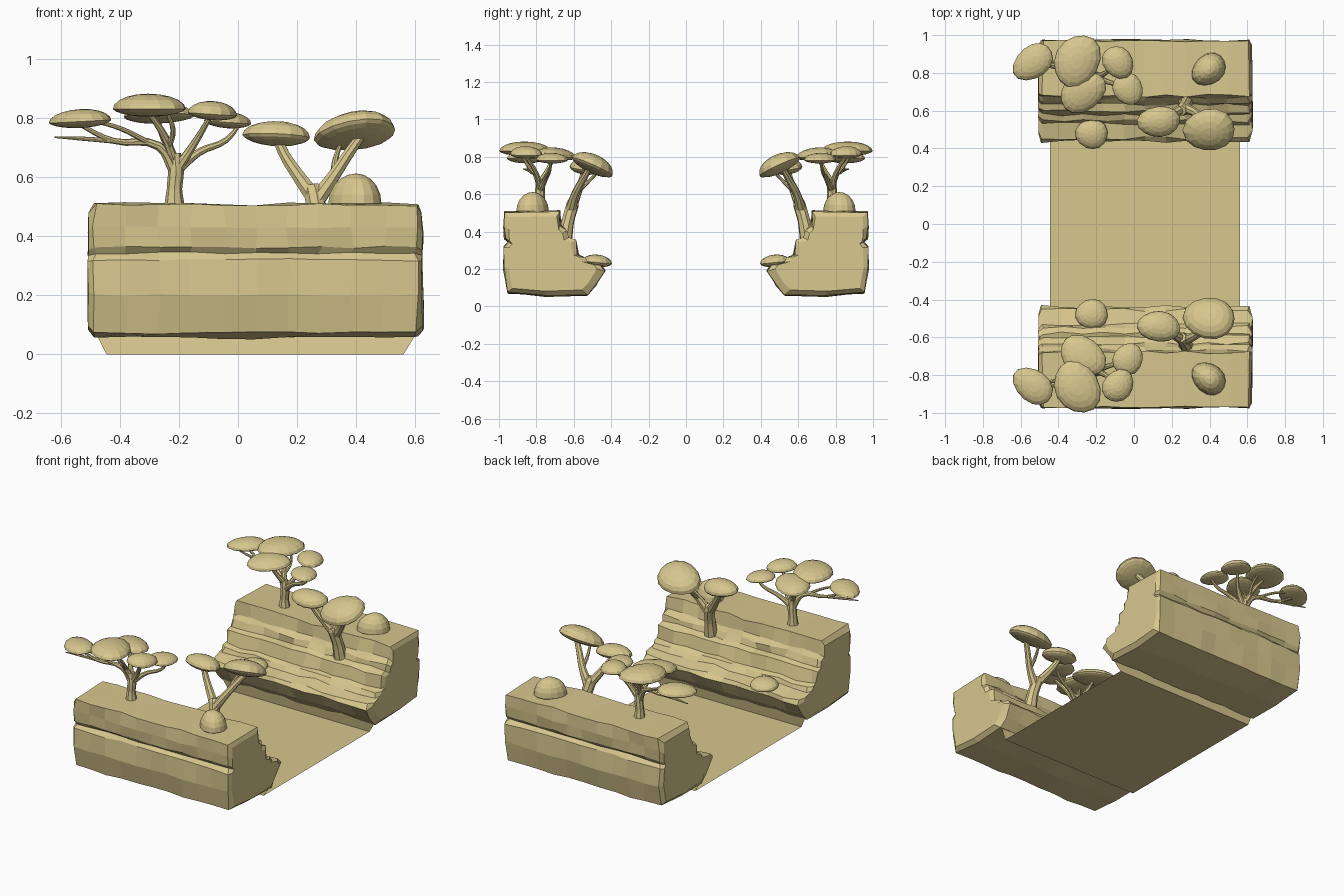
import bpy, bmesh, math, random
from mathutils import Vector, Matrix

if "Cube" in bpy.data.objects:
    bpy.data.objects.remove(bpy.data.objects["Cube"])

random.seed(4)
sand = bpy.data.materials.new("sandstone")
sand.diffuse_color = (0.68, 0.57, 0.27, 1)
sand.use_nodes = True
sand.node_tree.nodes["Principled BSDF"].inputs["Base Color"].default_value = sand.diffuse_color


def finish(obj, mirror=True):
    obj.data.materials.clear()
    obj.data.materials.append(sand)
    if mirror:  # every part repeats on the opposite bank
        m = obj.modifiers.new("opposite_bank", 'MIRROR')
        m.use_axis = (False, True, False)
        m.use_mirror_merge = False
    return obj


def add_mesh(name, bm, mirror=True):
    bmesh.ops.recalc_face_normals(bm, faces=bm.faces)
    me = bpy.data.meshes.new(name)
    bm.to_mesh(me)
    bm.free()
    obj = bpy.data.objects.new(name, me)
    bpy.context.collection.objects.link(obj)
    return finish(obj, mirror)


def jit(a):
    return random.uniform(-a, a)


# Valley floor with a skirt rising under each cliff
bm = bmesh.new()
rows = [(-0.525, 0.08, -0.485, 0.61), (-0.54, 0, -0.445, 0.56),
        (0.54, 0, -0.445, 0.56), (0.525, 0.08, -0.485, 0.61)]
pairs = [(bm.verts.new((a, y, z)), bm.verts.new((b, y, z))) for y, z, a, b in rows]
for (a, b), (c, d) in zip(pairs, pairs[1:]):
    bm.faces.new((a, b, d, c))
add_mesh("valley_floor", bm, False)

# Terraced cliff: (y, z) section lofted along x, rough stations and bulging ends
section = [(0.68, 0.508), (0.668, 0.43), (0.645, 0.405), (0.635, 0.365), (0.595, 0.35),
           (0.58, 0.275), (0.545, 0.262), (0.53, 0.235), (0.455, 0.215), (0.437, 0.19),
           (0.485, 0.11), (0.53, 0.062), (0.75, 0.055), (0.95, 0.072), (0.975, 0.2),
           (0.97, 0.32), (0.95, 0.342), (0.968, 0.362), (0.972, 0.43), (0.968, 0.506)]
centre = Vector((0.77, 0.28))
N = 11
bm = bmesh.new()
rings = []
for i in range(-1, N + 1):
    end = i in (-1, N)
    t = min(max(i, 0), N - 1) / (N - 1)
    ring = []
    for k, (y, z) in enumerate(section):
        x = -0.485 + t * 1.09
        p = Vector((y, z))
        if end:  # cap ring: shrunk and pushed outwards
            p = centre + (p - centre) * 0.88
            x += (-1 if i < 0 else 1) * (0.014 + abs(jit(0.012)))
        else:
            x += jit(0.008)
            a = 0.009 if k < 10 else 0.006
            p += Vector((jit(a), jit(a * 0.8)))
        ring.append(bm.verts.new((x, p.x, p.y)))
    rings.append(ring)
n = len(section)
for r, s in zip(rings, rings[1:]):
    for k in range(n):
        bm.faces.new((r[k], r[(k + 1) % n], s[(k + 1) % n], s[k]))
bm.faces.new(rings[0])
bm.faces.new(rings[-1][::-1])
add_mesh("cliff", bm)


# Canopies, bush and boulder: egg-shaped domes with a flattened underside
def dome(name, c, rx, ry, top, bottom, rot=0, tilt=(0, 0)):
    bm = bmesh.new()
    bmesh.ops.create_uvsphere(bm, u_segments=14, v_segments=10, radius=1)
    ph = random.uniform(0, 6.28)
    for v in bm.verts:
        a = math.atan2(v.co.y, v.co.x)
        f = 1 + 0.05 * math.cos(a + ph) + 0.03 * math.cos(3 * a + ph)
        if v.co.z < 0:
            f *= 1 - 0.12 * abs(v.co.z)
        v.co = Vector((v.co.x * rx * f, v.co.y * ry * f,
                       v.co.z * (top if v.co.z > 0 else bottom)))
    bm.transform(Matrix.Translation(c)
                 @ Matrix.Rotation(math.radians(tilt[0]), 4, 'X')
                 @ Matrix.Rotation(math.radians(tilt[1]), 4, 'Y')
                 @ Matrix.Rotation(math.radians(rot), 4, 'Z'))
    return add_mesh(name, bm)


dome("tall_tree_canopy_left", (-0.53, 0.86, 0.788), 0.118, 0.085, 0.042, 0.022, 38, (0, -3))
dome("tall_tree_canopy_top", (-0.305, 0.865, 0.83), 0.145, 0.118, 0.052, 0.026, 62)
dome("tall_tree_canopy_right", (-0.085, 0.86, 0.812), 0.092, 0.078, 0.045, 0.02, 130, (0, 4))
dome("tall_tree_canopy_inner", (-0.275, 0.70, 0.805), 0.13, 0.10, 0.045, 0.022, 35, (6, 0))
dome("tall_tree_canopy_low", (-0.035, 0.72, 0.785), 0.088, 0.078, 0.036, 0.02, 120, (0, 4))
dome("forked_tree_canopy_small", (0.135, 0.54, 0.735), 0.115, 0.082, 0.053, 0.03, 5, (8, 3))
dome("forked_tree_canopy_large", (0.405, 0.50, 0.745), 0.14, 0.118, 0.068, 0.03, 15, (24, -6))
dome("ledge_bush", (-0.22, 0.475, 0.235), 0.086, 0.08, 0.042, 0.024, 0, (6, 0))
dome("boulder", (0.40, 0.82, 0.51), 0.098, 0.078, 0.102, 0.03, 40)


# Trunks and branches: tapered curves given as (x, y, z, radius)
def limb(name, *pts):
    cu = bpy.data.curves.new(name, 'CURVE')
    cu.dimensions = '3D'
    cu.bevel_depth = 1
    cu.bevel_resolution = 2
    cu.resolution_u = 4
    cu.use_fill_caps = True
    sp = cu.splines.new('BEZIER')
    sp.bezier_points.add(len(pts) - 1)
    for bp, (x, y, z, r) in zip(sp.bezier_points, pts):
        bp.co = (x, y, z)
        bp.radius = r
        bp.handle_left_type = bp.handle_right_type = 'AUTO'
    obj = bpy.data.objects.new(name, cu)
    bpy.context.collection.objects.link(obj)
    bpy.ops.object.select_all(action='DESELECT')
    obj.select_set(True)
    bpy.context.view_layer.objects.active = obj
    bpy.ops.object.convert(target='MESH')
    obj = bpy.context.object
    for p in obj.data.polygons:
        p.use_smooth = False
    return finish(obj)


limb("tall_tree_trunk", (-0.215, 0.78, 0.49, 0.036), (-0.215, 0.78, 0.56, 0.026),
     (-0.21, 0.78, 0.62, 0.027), (-0.215, 0.78, 0.68, 0.022))
limb("tall_tree_branch_left", (-0.215, 0.78, 0.62, 0.02), (-0.27, 0.80, 0.705, 0.015),
     (-0.42, 0.83, 0.722, 0.01), (-0.55, 0.86, 0.785, 0.007))
limb("tall_tree_twig_left", (-0.42, 0.83, 0.722, 0.009), (-0.53, 0.85, 0.73, 0.007),
     (-0.62, 0.87, 0.735, 0.003))
limb("tall_tree_twig_upper", (-0.30, 0.81, 0.715, 0.01), (-0.40, 0.85, 0.765, 0.008),
     (-0.49, 0.87, 0.79, 0.006))
limb("tall_tree_branch_top", (-0.215, 0.78, 0.65, 0.018), (-0.25, 0.82, 0.74, 0.013),
     (-0.31, 0.87, 0.83, 0.008))
limb("tall_tree_twig_top", (-0.235, 0.80, 0.70, 0.012), (-0.22, 0.85, 0.76, 0.009),
     (-0.24, 0.88, 0.82, 0.006))
limb("tall_tree_branch_inner", (-0.215, 0.78, 0.66, 0.017), (-0.25, 0.74, 0.73, 0.012),
     (-0.28, 0.70, 0.81, 0.008))
limb("tall_tree_branch_right", (-0.21, 0.78, 0.62, 0.019), (-0.15, 0.80, 0.71, 0.013),
     (-0.09, 0.86, 0.81, 0.008))
limb("tall_tree_branch_low", (-0.21, 0.78, 0.62, 0.019), (-0.13, 0.75, 0.685, 0.013),
     (-0.04, 0.73, 0.725, 0.01), (0.01, 0.72, 0.785, 0.006))

limb("forked_tree_trunk", (0.275, 0.65, 0.36, 0.042), (0.27, 0.63, 0.46, 0.034),
     (0.255, 0.605, 0.55, 0.034), (0.25, 0.60, 0.57, 0.026))
limb("forked_tree_branch_left", (0.265, 0.615, 0.52, 0.03), (0.20, 0.58, 0.61, 0.023),
     (0.155, 0.555, 0.68, 0.019), (0.13, 0.54, 0.74, 0.017))
limb("forked_tree_branch_right", (0.265, 0.615, 0.52, 0.03), (0.325, 0.59, 0.605, 0.022),
     (0.375, 0.55, 0.68, 0.019), (0.425, 0.51, 0.75, 0.016))
limb("forked_tree_twig", (0.325, 0.59, 0.605, 0.014), (0.33, 0.53, 0.66, 0.01),
     (0.35, 0.47, 0.72, 0.007))
